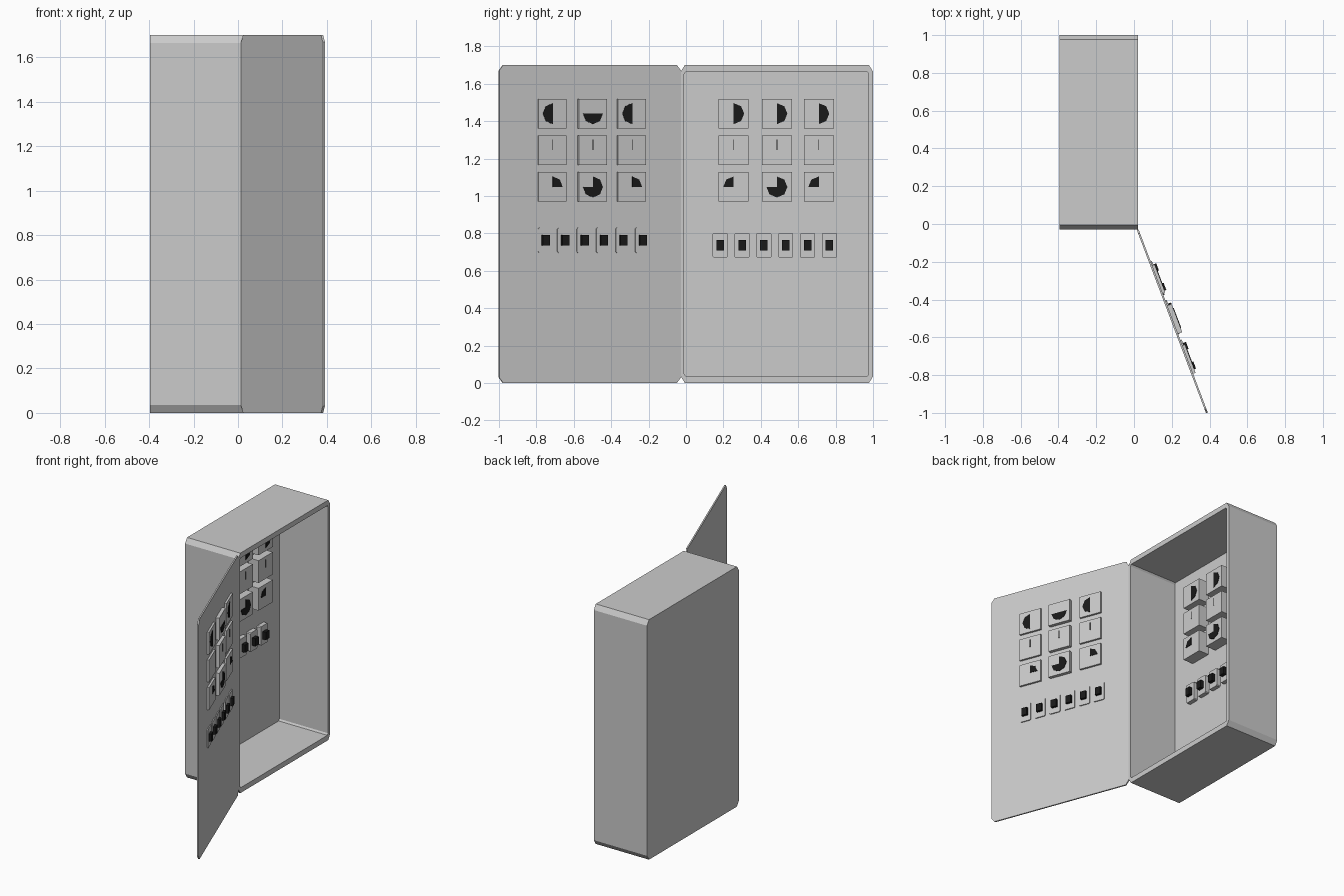
import bpy, bmesh, math
from mathutils import Matrix

if "Cube" in bpy.data.objects:
    bpy.data.objects.remove(bpy.data.objects["Cube"])

black = bpy.data.materials.new("black")
black.diffuse_color = (0.01, 0.01, 0.01, 1)
black.use_nodes = True
black.node_tree.nodes["Principled BSDF"].inputs["Base Color"].default_value = black.diffuse_color


def loft(name, rings, frame, mat=None):
    """Skin a list of (depth, [(right, up), ...]) rings; cap both ends."""
    bm = bmesh.new()
    vs = [[bm.verts.new(frame @ Matrix.Translation((d, r, z)).translation)
           for r, z in pts] for d, pts in rings]
    n = len(vs[0])
    for a, b in zip(vs, vs[1:]):
        for i in range(n):
            j = (i + 1) % n
            bm.faces.new((a[i], a[j], b[j], b[i]))
    bm.faces.new(vs[0])
    bm.faces.new(vs[-1])
    bmesh.ops.recalc_face_normals(bm, faces=bm.faces)
    me = bpy.data.meshes.new(name)
    bm.to_mesh(me)
    bm.free()
    ob = bpy.data.objects.new(name, me)
    bpy.context.collection.objects.link(ob)
    if mat:
        me.materials.append(mat)
    return ob


def octo(r0, r1, z0, z1, cr, cz):
    """Rectangle with chamfered corners."""
    return [(r0 + cr, z0), (r1 - cr, z0), (r1, z0 + cz), (r1, z1 - cz),
            (r1 - cr, z1), (r0 + cr, z1), (r0, z1 - cz), (r0, z0 + cz)]


def rect(cr, cz, w, h):
    return [(cr - w/2, cz - h/2), (cr + w/2, cz - h/2),
            (cr + w/2, cz + h/2), (cr - w/2, cz + h/2)]


def pie(cr, cz, rad, start, sweep):
    """Wedge of an octagonal disc, angles in degrees."""
    steps = sweep // 45
    return [(cr, cz)] + [(cr + rad * math.cos(math.radians(start + 45 * i)),
                          cz + rad * math.sin(math.radians(start + 45 * i)))
                         for i in range(steps + 1)]


def panel(prefix, frame, cols, depths, dials, switches, sw_z, sw_depth, btn_depth):
    # three by three meters with dial wedges and needles
    rows = (1.44, 1.244, 1.048)
    for ci, c in enumerate(cols):
        d = depths[ci]
        for ri, z in enumerate(rows):
            tag = f"{prefix}_{ri}_{ci}"
            loft("meter_" + tag, [(0, rect(c, z, .16, .158)), (d, rect(c, z, .16, .158))], frame)
            if ri == 1:
                loft("needle_" + tag, [(d, rect(c, z + .03, .004, .055)),
                                       (d + .002, rect(c, z + .03, .004, .055))], frame, black)
            else:
                w = pie(c, z, .056, *dials[ri // 2][ci])
                loft("dial_" + tag, [(d, w), (d + .003, w)], frame, black)
    # row of six push switches
    for i in range(6):
        c = switches[0] + (switches[1] - switches[0]) * i / 5
        p = octo(c - .04, c + .04, sw_z - .067, sw_z + .067, .006, .006)
        loft(f"switch_{prefix}_{i}", [(0, p), (sw_depth, p)], frame)
        b = rect(c, sw_z, .04, .055)
        loft(f"button_{prefix}_{i}", [(sw_depth, b), (btn_depth, b)], frame, black)


# open cabinet shell
outer = octo(-.028, 1.0, 0, 1.70, .022, .035)
inner = octo(-.010, .977, .037, 1.664, .008, .012)
loft("cabinet", [(-.395, outer), (.022, outer), (.022, inner), (-.36, inner)], Matrix())

# swung-open door, its local frame turned about the hinge
hinge = Matrix.Translation((.022, -.028, 0)) @ Matrix.Rotation(math.radians(20.7), 4, 'Z')
leaf = octo(-1.038, 0, 0, 1.70, .022, .03)
loft("door", [(-.008, leaf), (.002, leaf)], hinge)

# instruments on the cabinet back wall
back = Matrix.Translation((-.36, 0, 0))
panel("cabinet", back, (.255, .486, .71), (.08, .08, .08),
      (((-90, 180),) * 3, ((90, 90), (180, 270), (90, 90))),
      (.183, .767), .736, .03, .055)

# instruments on the door
panel("door", hinge, (-.738, -.512, -.284), (.016, .026, .016),
      (((90, 180), (180, 180), (90, 180)), ((0, 90), (180, 270), (0, 90))),
      (-.778, -.222), .763, .009, .026)
